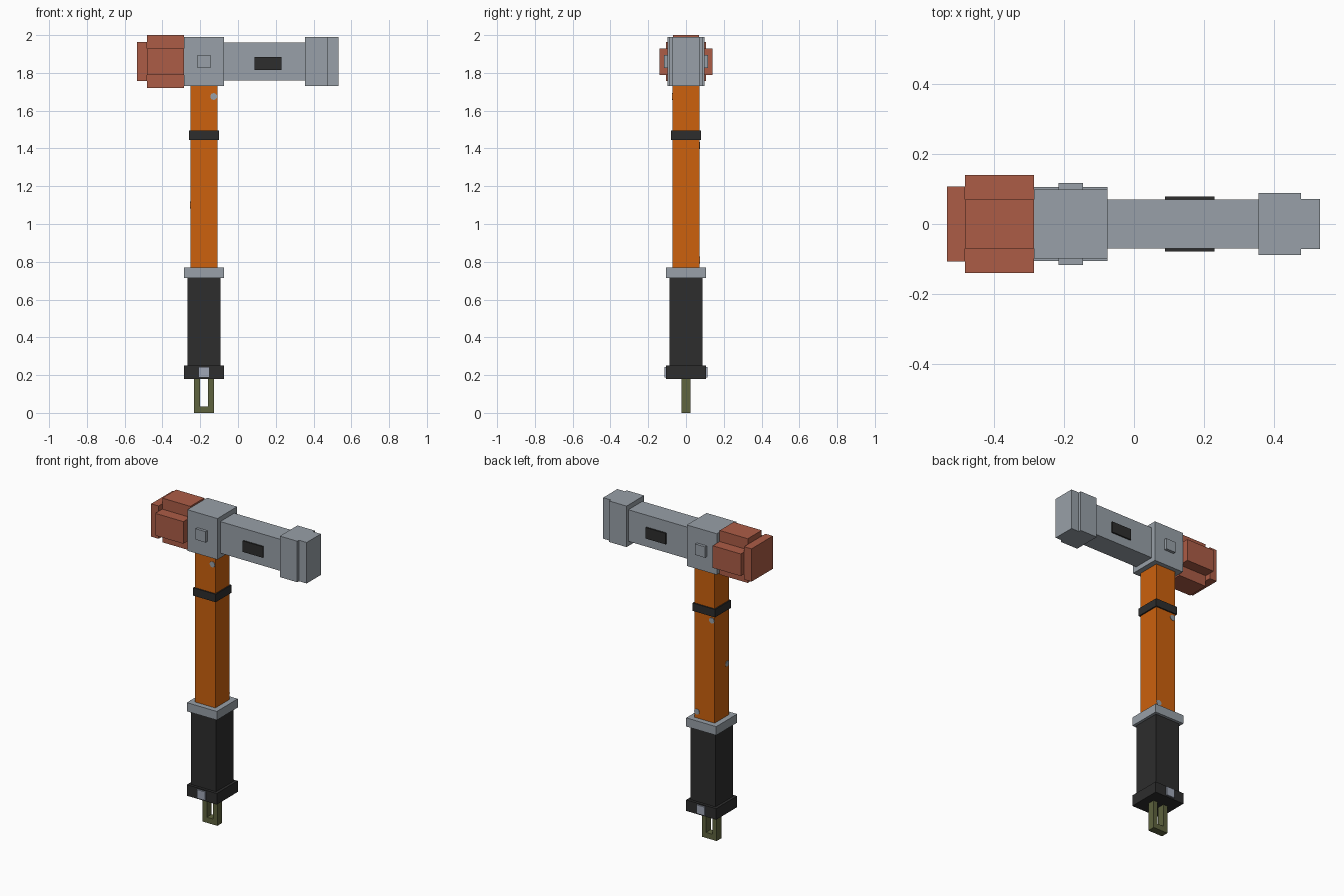
import bpy, bmesh
from mathutils import Matrix, Vector

cube = bpy.data.objects.get("Cube")
if cube:
    bpy.data.objects.remove(cube, do_unlink=True)


def srgb(*rgb):
    return [(c / 255 / 12.92 if c < 11 else ((c / 255 + 0.055) / 1.055) ** 2.4) for c in rgb] + [1.0]


def material(name, rgb):
    m = bpy.data.materials.new(name)
    m.use_nodes = True
    m.diffuse_color = rgb
    m.node_tree.nodes["Principled BSDF"].inputs["Base Color"].default_value = rgb
    return m


steel = material("steel grey", srgb(152, 160, 168))
pale = material("pale steel", srgb(160, 167, 183))
red = material("brick red", srgb(172, 92, 70))
orange = material("orange", srgb(204, 97, 13))
black = material("black rubber", srgb(45, 45, 45))
olive = material("olive", srgb(94, 99, 62))

HANDLE_X = -0.18   # handle axis
HEAD_Z = 1.86      # head axis


def finish(name, bm, mat):
    bmesh.ops.recalc_face_normals(bm, faces=bm.faces)
    mesh = bpy.data.meshes.new(name)
    bm.to_mesh(mesh)
    bm.free()
    mesh.materials.append(mat)
    ob = bpy.data.objects.new(name, mesh)
    bpy.context.collection.objects.link(ob)
    return ob


def box(name, mat, x, y, z):
    """Box from (low, high) ranges."""
    bm = bmesh.new()
    size = [r[1] - r[0] for r in (x, y, z)]
    mid = Vector([(r[0] + r[1]) / 2 for r in (x, y, z)])
    bmesh.ops.create_cube(bm, size=1, matrix=Matrix.Translation(mid) @ Matrix.Diagonal((*size, 1)))
    return finish(name, bm, mat)


def prism(name, mat, outline, depth):
    """Closed outline of 3D points, extruded along depth."""
    bm = bmesh.new()
    face = bm.faces.new([bm.verts.new(p) for p in outline])
    moved = bmesh.ops.extrude_face_region(bm, geom=[face], use_keep_orig=True)["geom"]
    bmesh.ops.translate(bm, vec=depth, verts=[v for v in moved if isinstance(v, bmesh.types.BMVert)])
    return finish(name, bm, mat)


def handle_part(name, mat, half, low, high):
    return box(name, mat, (HANDLE_X - half, HANDLE_X + half), (-half, half), (low, high))


def head_part(name, mat, x, half_y, half_z):
    return box(name, mat, x, (-half_y, half_y), (HEAD_Z - half_z, HEAD_Z + half_z))


def plate_pair(name, mat, x, z, inner, outer):
    box("front_" + name, mat, x, (-outer, -inner), z)
    box("back_" + name, mat, x, (inner, outer), z)


def chip(name, location, normal):
    """Thin worn spot on the shaft."""
    bm = bmesh.new()
    turn = Vector(normal).to_track_quat("Z", "Y").to_matrix().to_4x4()
    bmesh.ops.create_cone(bm, cap_ends=True, segments=16, radius1=0.018, radius2=0.018,
                          depth=0.006, matrix=Matrix.Translation(location) @ turn)
    return finish(name, bm, steel)


# Handle, bottom to top
handle_part("foot", black, 0.105, 0.18, 0.25)
handle_part("grip", black, 0.0875, 0.25, 0.715)
handle_part("grip_ring", steel, 0.105, 0.715, 0.77)
handle_part("shaft", orange, 0.071, 0.77, 1.73)
handle_part("shaft_band", black, 0.079, 1.445, 1.495)
plate_pair("foot_stud", pale, (-0.209, -0.152), (0.188, 0.243), 0.105, 0.114)

# Hanging loop
o, i, floor, top = 0.052, 0.022, 0.035, 0.18
loop = [(-o, 0), (o, 0), (o, top), (i, top), (i, floor), (-i, floor), (-i, top), (-o, top)]
prism("hanging_loop", olive, [(HANDLE_X + x, -0.024, z) for x, z in loop], (0, 0.048, 0))

# Worn spots
chip("front_chip", (-0.129, -0.071, 1.675), (0, -1, 0))
chip("upper_back_chip", (-0.231, 0.071, 1.415), (0, 1, 0))
chip("lower_back_chip", (-0.127, 0.071, 0.81), (0, 1, 0))
chip("side_chip", (-0.25, -0.053, 1.10), (-1, 0, 0))

# Head
head_part("collar", steel, (-0.285, -0.075), 0.099, 0.13)
plate_pair("collar_stud", steel, (-0.215, -0.146), (1.826, 1.895), 0.099, 0.117)
head_part("neck", steel, (-0.075, 0.355), 0.07, 0.1)
plate_pair("neck_plate", black, (0.088, 0.229), (1.815, 1.885), 0.07, 0.079)
head_part("striking_face", steel, (0.355, 0.477), 0.088, 0.13)
head_part("striking_tip", steel, (0.477, 0.531), 0.071, 0.13)

# Red end: cross-shaped block with a square cap
a, b = 0.07, 0.14
cross = [(a, b), (a, a), (b, a), (b, -a), (a, -a), (a, -b),
         (-a, -b), (-a, -a), (-b, -a), (-b, a), (-a, a), (-a, b)]
prism("cross_block", red, [(-0.482, y, HEAD_Z + z) for y, z in cross], (0.197, 0, 0))
head_part("end_cap", red, (-0.534, -0.482), 0.107, 0.104)
